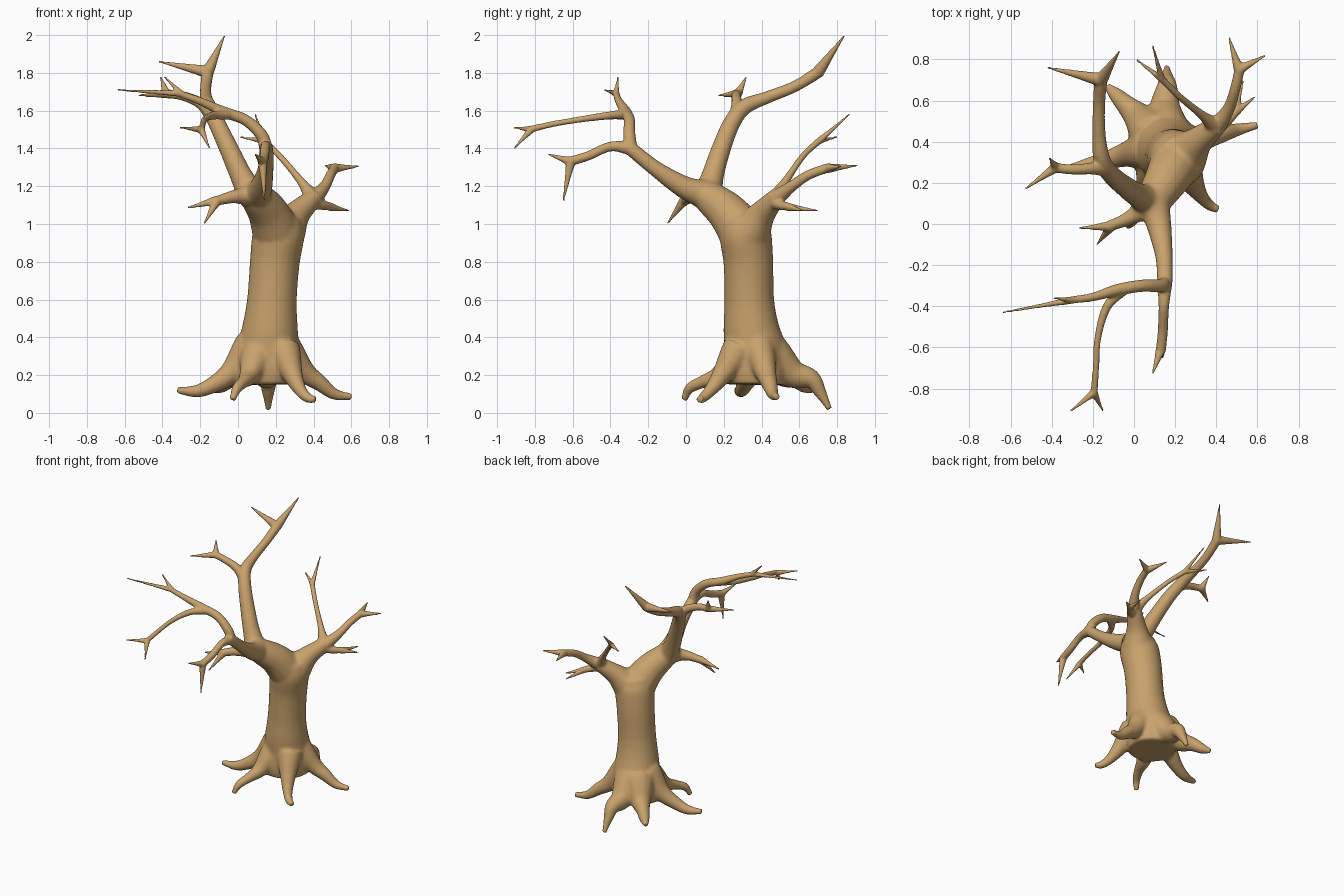
import bpy, bmesh
from math import cos, sin, tau
from mathutils import Vector

bm = bmesh.new()


def tube(*pts, steps=6, sides=14):
    """Closed tapered tube through points (x, y, z, radius), smoothed as a spline."""
    P = [Vector(p) for p in pts]
    P = [P[0] * 2 - P[1]] + P + [P[-1] * 2 - P[-2]]
    P[0][3], P[-1][3] = P[1][3], P[-2][3]
    path = []
    for i in range(1, len(P) - 2):
        a, b, c, d = P[i - 1:i + 3]
        for k in range(steps):
            t = k / steps
            path.append(0.5 * (2 * b + (c - a) * t + (2 * a - 5 * b + 4 * c - d) * t * t
                               + (3 * b - a - 3 * c + d) * t ** 3))
    path.append(P[-2])
    rings, side = [], None
    for i, p in enumerate(path):
        tan = (path[min(i + 1, len(path) - 1)].xyz - path[max(i - 1, 0)].xyz).normalized()
        side = tan.orthogonal() if side is None else side - tan * side.dot(tan)
        side.normalize()
        up = tan.cross(side)
        r = max(p[3], 0.005)
        rings.append([bm.verts.new(p.xyz + r * (side * cos(tau * k / sides) + up * sin(tau * k / sides)))
                      for k in range(sides)])
    for a, b in zip(rings, rings[1:]):
        for k in range(sides):
            j = (k + 1) % sides
            bm.faces.new((a[k], a[j], b[j], b[k]))
    bm.faces.new(rings[0][::-1])
    bm.faces.new(rings[-1])


def fork(node, *tips):
    """Short pointed twigs spreading from one node."""
    for t in tips:
        mid = [n + (q - n) * 0.45 for n, q in zip(node[:3], t)]
        tube(node, (*mid, node[3] * 0.6), (*t, 0.006))


# Trunk
tube((.15, .37, .15, .165), (.15, .37, .22, .175), (.16, .365, .33, .165), (.17, .345, .45, .148),
     (.18, .335, .6, .132), (.195, .33, .8, .132), (.215, .315, .95, .137), (.225, .315, 1.04, .11), sides=24)

# Crown: thick limb to the front left, lighter limb to the back right
tube((.21, .31, .94, .13), (.16, .22, 1.06, .11), (.09, .11, 1.15, .085), (.06, .08, 1.17, .06))
tube((.24, .33, .95, .12), (.31, .40, 1.05, .075), (.38, .46, 1.12, .055), (.41, .48, 1.15, .045))

# Front branch
tube((.09, .12, 1.15, .08), (.12, 0, 1.19, .063), (.145, -.15, 1.285, .043), (.15, -.27, 1.38, .038),
     (.145, -.33, 1.425, .034))
tube((.15, -.29, 1.40, .036), (.145, -.40, 1.41, .026), (.14, -.52, 1.36, .025), (.13, -.62, 1.33, .025))
fork((.13, -.61, 1.33, .025), (.09, -.73, 1.37), (.14, -.65, 1.12))
tube((.15, -.29, 1.39, .036), (.125, -.30, 1.47, .033), (.04, -.30, 1.55, .03), (-.08, -.32, 1.595, .029),
     (-.2, -.355, 1.65, .021), (-.31, -.37, 1.69, .018))
fork((-.30, -.37, 1.69, .018), (-.64, -.43, 1.71), (-.39, -.36, 1.78))
tube((-.04, -.31, 1.58, .028), (-.13, -.40, 1.575, .022), (-.175, -.55, 1.555, .017),
     (-.185, -.7, 1.53, .016), (-.195, -.83, 1.50, .018))
fork((-.195, -.82, 1.50, .02), (-.31, -.91, 1.51), (-.15, -.91, 1.40))

# Tall branch
tube((.08, .11, 1.14, .08), (.02, .14, 1.25, .062), (-.04, .18, 1.38, .052), (-.11, .24, 1.53, .046),
     (-.155, .31, 1.62, .042), (-.17, .43, 1.67, .033), (-.17, .58, 1.73, .03), (-.16, .71, 1.81, .032))
fork((-.16, .70, 1.805, .033), (-.07, .84, 2.0), (-.42, .76, 1.86))
tube((-.13, .27, 1.57, .042), (-.2, .27, 1.64, .03), (-.3, .265, 1.68, .025), (-.39, .275, 1.69, .024))
fork((-.38, .275, 1.69, .025), (-.41, .32, 1.78), (-.53, .17, 1.68))

# Low left twig
tube((.07, .09, 1.15, .06), (-.02, .03, 1.145, .038), (-.12, -.01, 1.12, .026))
fork((-.11, -.01, 1.125, .026), (-.27, -.02, 1.085), (-.18, -.10, 1.0))

# Back right branches
tube((.40, .47, 1.13, .045), (.33, .53, 1.23, .022), (.22, .62, 1.36, .017), (.13, .71, 1.445, .018))
fork((.135, .705, 1.44, .018), (.01, .80, 1.46), (.09, .87, 1.585))
tube((.40, .47, 1.13, .045), (.46, .56, 1.2, .03), (.49, .65, 1.26, .026), (.515, .76, 1.30, .025))
fork((.51, .75, 1.295, .026), (.46, .91, 1.31), (.64, .82, 1.305))
tube((.39, .46, 1.12, .04), (.45, .50, 1.10, .027), (.50, .55, 1.09, .021))
fork((.49, .54, 1.09, .022), (.59, .62, 1.07), (.53, .70, 1.07))

# Roots
for tip in [
    ((.24, .28, .34, .09), (.29, .19, .2, .055), (.33, .13, .12, .035), (.37, .09, .08, .026), (.41, .07, .07, .018)),
    ((.24, .38, .36, .09), (.35, .42, .22, .06), (.43, .44, .16, .045), (.51, .46, .1, .03), (.6, .48, .085, .018)),
    ((.16, .43, .32, .12), (.15, .56, .21, .08), (.16, .66, .18, .053), (.16, .71, .11, .033), (.16, .76, .02, .015)),
    ((.1, .43, .32, .12), (.02, .52, .21, .075), (-.04, .58, .18, .05), (-.09, .63, .14, .035), (-.13, .67, .12, .018)),
    ((.08, .36, .36, .1), (-.03, .34, .22, .065), (-.13, .31, .15, .045), (-.22, .29, .115, .033), (-.32, .27, .12, .018)),
    ((.1, .28, .3, .09), (.06, .18, .2, .055), (.03, .09, .165, .035), (-.005, .02, .13, .027), (-.03, -.01, .07, .017)),
]:
    tube(*tip)

mesh = bpy.data.meshes.new("tree")
bmesh.ops.recalc_face_normals(bm, faces=bm.faces)
bm.to_mesh(mesh)
bm.free()
tree = bpy.data.objects.new("tree", mesh)
bpy.context.collection.objects.link(tree)
bpy.context.view_layer.objects.active = tree
tree.select_set(True)

# Fuse everything into one skin
rem = tree.modifiers.new("fuse", 'REMESH')
rem.mode = 'VOXEL'
rem.voxel_size = 0.007
bpy.ops.object.modifier_apply(modifier="fuse")

# Blend the thick joints strongly and the thin twigs lightly
group = tree.vertex_groups.new(name="thick")
hubs = [(Vector((.17, .36, .22)), .36), (Vector((.1, .12, 1.15)), .25),
        (Vector((.25, .34, 1.03)), .25), (Vector((.19, .33, .6)), .3)]
for v in tree.data.vertices:
    w = max(1 - (v.co - c).length / r for c, r in hubs)
    if w > 0:
        group.add([v.index], min(1, w * 2.5), 'REPLACE')
for name, n, grp in (("blend_joints", 40, "thick"), ("soften", 5, "")):
    sm = tree.modifiers.new(name, 'SMOOTH')
    sm.factor, sm.iterations, sm.vertex_group = 0.5, n, grp
    bpy.ops.object.modifier_apply(modifier=name)
bpy.ops.object.shade_smooth()

bark = bpy.data.materials.new("bark")
bark.diffuse_color = (0.58, 0.36, 0.15, 1)
tree.data.materials.append(bark)
